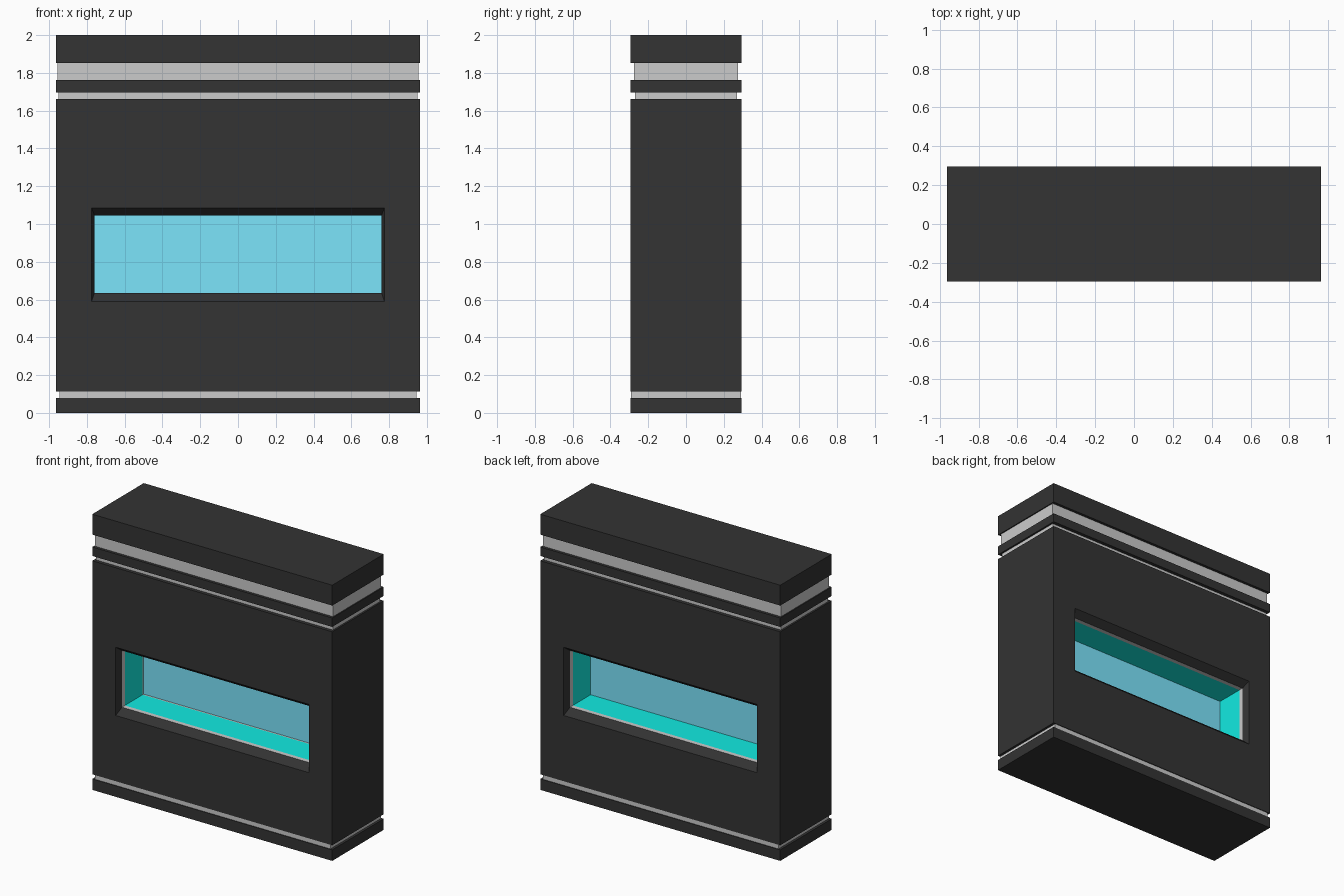
import bpy

if "Cube" in bpy.data.objects:
    bpy.data.objects.remove(bpy.data.objects["Cube"])


def material(name, rgb):
    m = bpy.data.materials.new(name)
    m.diffuse_color = (*rgb, 1)
    m.use_nodes = True
    m.node_tree.nodes["Principled BSDF"].inputs["Base Color"].default_value = m.diffuse_color
    return m


dark = material("charcoal", (0.033, 0.033, 0.033))
teal = material("teal", (0.006, 0.83, 0.755))
blue = material("light_blue", (0.20, 0.78, 0.97))


def add_mesh(name, verts, faces, mat=None):
    me = bpy.data.meshes.new(name)
    me.from_pydata(verts, [], faces)
    ob = bpy.data.objects.new(name, me)
    bpy.context.collection.objects.link(ob)
    if mat:
        me.materials.append(mat)
    return ob


def slab(name, hx, hy, z0, z1, mat=None):
    """Box centred on x and y, given by half sizes and height range."""
    bpy.ops.mesh.primitive_cube_add(size=1, location=(0, 0, (z0 + z1) / 2))
    ob = bpy.context.object
    ob.name = name
    ob.scale = (2 * hx, 2 * hy, z1 - z0)
    if mat:
        ob.data.materials.append(mat)
    return ob


def loft(name, rings, mat=None):
    """Skin a series of (rectangle, y) rings; rectangle = half width, z0, z1."""
    verts, faces = [], []
    for (hx, z0, z1), y in rings:
        verts += [(-hx, y, z0), (hx, y, z0), (hx, y, z1), (-hx, y, z1)]
    for r in range(len(rings) - 1):
        for i in range(4):
            j = (i + 1) % 4
            faces.append((4 * r + i, 4 * r + j, 4 * r + 4 + j, 4 * r + 4 + i))
    return add_mesh(name, verts, faces, mat)


HX, HY = 0.963, 0.295
OUTER = (HX, 0.113, 1.662)
OPENING = (0.775, 0.59, 1.085)
INNER = (0.76, 0.635, 1.046)
BEVEL_Y, LINING_Y, PANE_Y = 0.245, 0.212, 0.008

# Stacked slabs and recessed grey bands
slab("plinth", HX, HY, 0, 0.08, dark)
slab("base_band", 0.945, 0.29, 0.08, 0.113)
slab("lower_cornice_band", 0.95, 0.27, 1.662, 1.697)
slab("cornice_strip", HX, HY, 1.697, 1.762, dark)
slab("upper_cornice_band", 0.955, 0.275, 1.762, 1.852)
slab("top_slab", HX, HY, 1.852, 2.0, dark)

# Main body with a bevelled opening right through
loft("body", [(INNER, BEVEL_Y), (OPENING, HY), (OUTER, HY),
              (OUTER, -HY), (OPENING, -HY), (INNER, -BEVEL_Y)], dark)

# Lining of the opening: grey lips, teal chamber walls
loft("front_lip", [(INNER, -BEVEL_Y), (INNER, -LINING_Y)])
loft("back_lip", [(INNER, LINING_Y), (INNER, BEVEL_Y)])
loft("front_lining", [(INNER, -LINING_Y), (INNER, -PANE_Y)], teal)
loft("pane_trim", [(INNER, -PANE_Y), (INNER, PANE_Y)])
loft("back_lining", [(INNER, PANE_Y), (INNER, LINING_Y)], teal)

# Dividing pane in the middle of the opening
w, z0, z1 = INNER
pane = slab("dividing_pane", w, 0.002, z0, z1, blue)
pane.location.y = PANE_Y - 0.002
